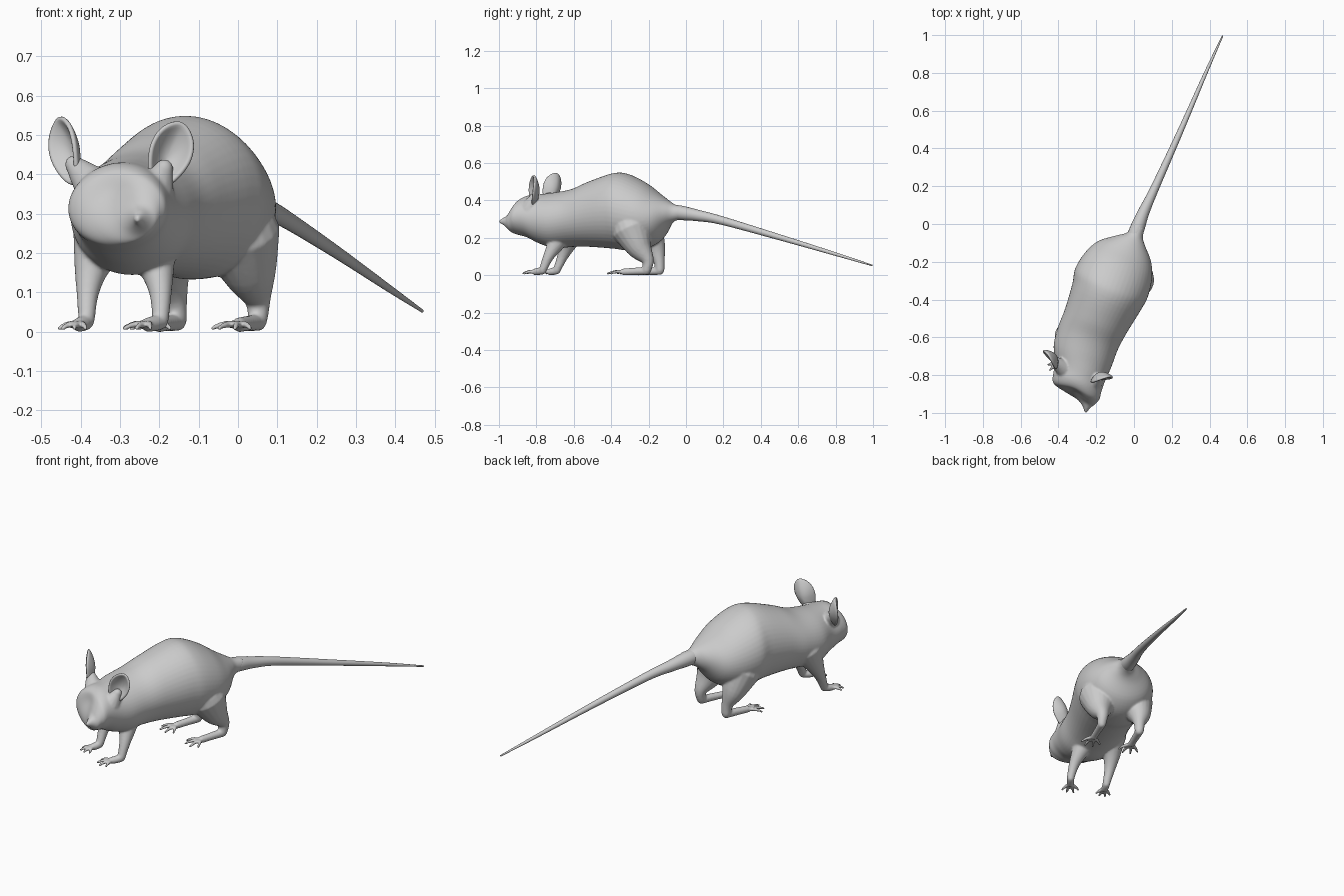
import bpy, bmesh, math
from mathutils import Vector

if "Cube" in bpy.data.objects:
    bpy.data.objects.remove(bpy.data.objects["Cube"])

grey = bpy.data.materials.new("soft_grey")
grey.diffuse_color = (0.6, 0.6, 0.6, 1)
grey.use_nodes = True
grey.node_tree.nodes["Principled BSDF"].inputs["Base Color"].default_value = grey.diffuse_color

C, S = 0.93, 0.36          # heading of the animal in the ground plane


def W(s, t, z):
    """Distance forward of the tail root, sideways offset, height -> world."""
    return Vector((0.01 - S * s + C * t, -0.06 - C * s - S * t, z))


def spline(rows, steps):
    """Catmull-Rom interpolation of rows of numbers."""
    out = []
    for i in range(len(rows) - 1):
        p = [rows[max(0, min(len(rows) - 1, i + k))] for k in (-1, 0, 1, 2)]
        for j in range(steps):
            u = j / steps
            out.append([0.5 * (2*b + (c-a)*u + (2*a-5*b+4*c-d)*u*u + (3*b-a-3*c+d)*u**3)
                        for a, b, c, d in zip(*p)])
    out.append(list(rows[-1]))
    return out


def skin(bm, rings):
    """Closed skin over a list of point rings."""
    vs = [[bm.verts.new(p) for p in r] for r in rings]
    n = len(vs[0])
    for a, b in zip(vs, vs[1:]):
        for k in range(n):
            bm.faces.new((a[k], a[(k+1) % n], b[(k+1) % n], b[k]))
    bm.faces.new(vs[0][::-1])
    bm.faces.new(vs[-1])


def tube(bm, rows, steps=4, n=14):
    """Tapered tube with rounded ends; rows are x, y, z, radius."""
    pts = spline(rows, steps)
    P = [Vector(p[:3]) for p in pts]
    R = [max(p[3], 0.002) for p in pts]
    d0, d1 = (P[0]-P[1]).normalized(), (P[-1]-P[-2]).normalized()
    a, b = P[0], P[-1]
    ra, rb = R[0], R[-1]
    for c in (0.35, 0.75, 0.95):
        q = math.sqrt(1 - c*c)
        P = [a + d0*ra*c] + P + [b + d1*rb*c]
        R = [ra*q] + R + [rb*q]
    rings, prev = [], None
    for i, p in enumerate(P):
        d = (P[min(i+1, len(P)-1)] - P[max(i-1, 0)]).normalized()
        if prev is None:
            prev = d.orthogonal()
        u = (prev - d*prev.dot(d)).normalized()
        v = d.cross(u)
        prev = u
        rings.append([p + R[i]*(u*math.cos(6.28319*k/n) + v*math.sin(6.28319*k/n))
                      for k in range(n)])
    skin(bm, rings)


def finish(bm, name):
    bmesh.ops.recalc_face_normals(bm, faces=bm.faces)
    for f in bm.faces:
        f.smooth = True
    me = bpy.data.meshes.new(name)
    bm.to_mesh(me)
    bm.free()
    me.materials.append(grey)
    ob = bpy.data.objects.new(name, me)
    bpy.context.collection.objects.link(ob)
    return ob


# Torso and head: forward, sideways, half width, bottom, top
body = bmesh.new()
torso = [(-.05, 0, .03, .303, .370), (0, -.003, .043, .29, .378), (.04, -.014, .085, .262, .398),
         (.10, -.025, .15, .185, .435), (.18, -.028, .19, .142, .492), (.28, -.03, .207, .133, .540),
         (.36, -.027, .195, .142, .546), (.50, -.034, .176, .152, .502), (.60, -.04, .17, .152, .462),
         (.70, -.033, .164, .145, .443), (.78, -.015, .142, .17, .433), (.84, -.008, .137, .20, .428),
         (.88, 0, .134, .212, .412), (.90, .01, .118, .218, .39), (.917, .04, .082, .228, .355),
         (.93, .07, .042, .248, .325), (.952, .084, .018, .268, .308), (.975, .09, .006, .28, .293)]
N = 48
dish = W(.905, -.01, .355)
rings = []
for s, t, hw, zb, zt in spline(torso, 5):
    ring = []
    for k in range(N):
        a = 6.28319*k/N
        p = W(s, t + hw*math.cos(a), (zb+zt)/2 + (zt-zb)/2*math.sin(a))
        dent = .026 * math.exp(-((p - dish).length/.065)**2)    # hollow of the face
        ring.append(p + Vector((S, C, 0))*dent)
    rings.append(ring)
skin(body, rings)

# Ear roots
for a, b in (((.80, .07, .365), (.777, .088, .415)), ((.80, -.09, .365), (.777, -.158, .425))):
    mid = [(i+j)/2 for i, j in zip(a, b)]
    tube(body, [(*W(*a), .055), (*W(*mid), .04), (*W(*b), .024)])

# Legs, from the shoulder or hip down to the heel
legs = [
    [(-.23, -.65, .26, .08), (-.208, -.695, .17, .048), (-.197, -.735, .10, .029), (-.197, -.765, .03, .021)],
    [(-.34, -.60, .26, .085), (-.37, -.63, .17, .048), (-.382, -.66, .10, .029), (-.385, -.69, .03, .021)],
    [(.005, -.29, .24, .105), (.03, -.25, .15, .07), (.05, -.205, .08, .034), (.05, -.21, .03, .025)],
    [(-.19, -.22, .24, .10), (-.18, -.17, .15, .063), (-.16, -.145, .08, .032), (-.155, -.14, .03, .025)],
]
for leg in legs:
    tube(body, leg, 5, 18)

# Feet: flat sole plus four spread toes
for leg, length, toe, turn in zip(legs, (.05, .04, .13, .13), (.075, .065, .09, .09), (-.3, -.1, 0, 0)):
    x, y, _, r = leg[-1]
    hx, hy = -S*math.cos(turn) + C*math.sin(turn), -C*math.cos(turn) - S*math.sin(turn)
    bx, by = x + hx*length, y + hy*length
    tube(body, [(x, y, .024, r*.9), ((x+bx)/2, (y+by)/2, .021, .02), (bx, by, .018, .019)])
    for i, a in enumerate((-.75, -.25, .25, .75)):
        a += turn
        dx, dy = -S*math.cos(a) + C*math.sin(a), -C*math.cos(a) - S*math.sin(a)
        L = toe * (1 if i in (1, 2) else .85)
        tube(body, [(bx, by, .016, .010), (bx+dx*L*.55, by+dy*L*.55, .019, .0092),
                    (bx+dx*L, by+dy*L, .009, .0065)], 4, 10)

ob = finish(body, "body")
m = ob.modifiers.new("merge", "REMESH")
m.mode = 'VOXEL'
m.voxel_size = 0.0055
m.use_smooth_shade = True
m = ob.modifiers.new("soften", "SMOOTH")
m.factor = 0.5
m.iterations = 6

# Tail
tail = bmesh.new()
tube(tail, [(-.015, -.11, .343, .036), (.015, -.03, .334, .039), (.05, .06, .320, .031), (.11, .19, .293, .023),
            (.245, .49, .206, .016), (.38, .80, .113, .0095), (.468, .994, .053, .004)], 6, 18)
finish(tail, "tail")

# Ears: cupped leaf shapes, one mirrored from the other
for side, name in ((1, "right_ear"), (-1, "left_ear")):
    ear = bmesh.new()
    centre = Vector((.777, .102, .448))
    n = Vector((.83, .535, .1)).normalized()
    wv, zv = Vector((-.535, .83, 0)), Vector((0, 0, 1))
    up, wd = zv*.93 + wv*.37, wv*.93 - zv*.37

    def ear_point(r, a):
        b = math.sin(a)
        width = .055 * (1 + .12*b - .25*max(0, b)**4 - .15*max(0, -b))
        p = (centre + wd*r*math.cos(a)*width + up*r*b*.092 - n*.03*(1 - r*r)
             + n*.012*r*r*math.cos(a)**2)
        s, t, z = p
        return W(s, t if side > 0 else -.08 - t, z + (.012 if side < 0 else 0))

    K = 28
    mid = ear.verts.new(ear_point(0, 0))
    prev = None
    for q in range(1, 8):
        row = [ear.verts.new(ear_point(q/7, 6.28319*k/K)) for k in range(K)]
        for k in range(K):
            j = (k+1) % K
            ear.faces.new((mid, row[k], row[j]) if prev is None else (prev[k], row[k], row[j], prev[j]))
        prev = row
    e = finish(ear, name)
    m = e.modifiers.new("thickness", "SOLIDIFY")
    m.thickness = 0.013
    m.offset = 0
    m = e.modifiers.new("round", "SUBSURF")
    m.levels = m.render_levels = 1
